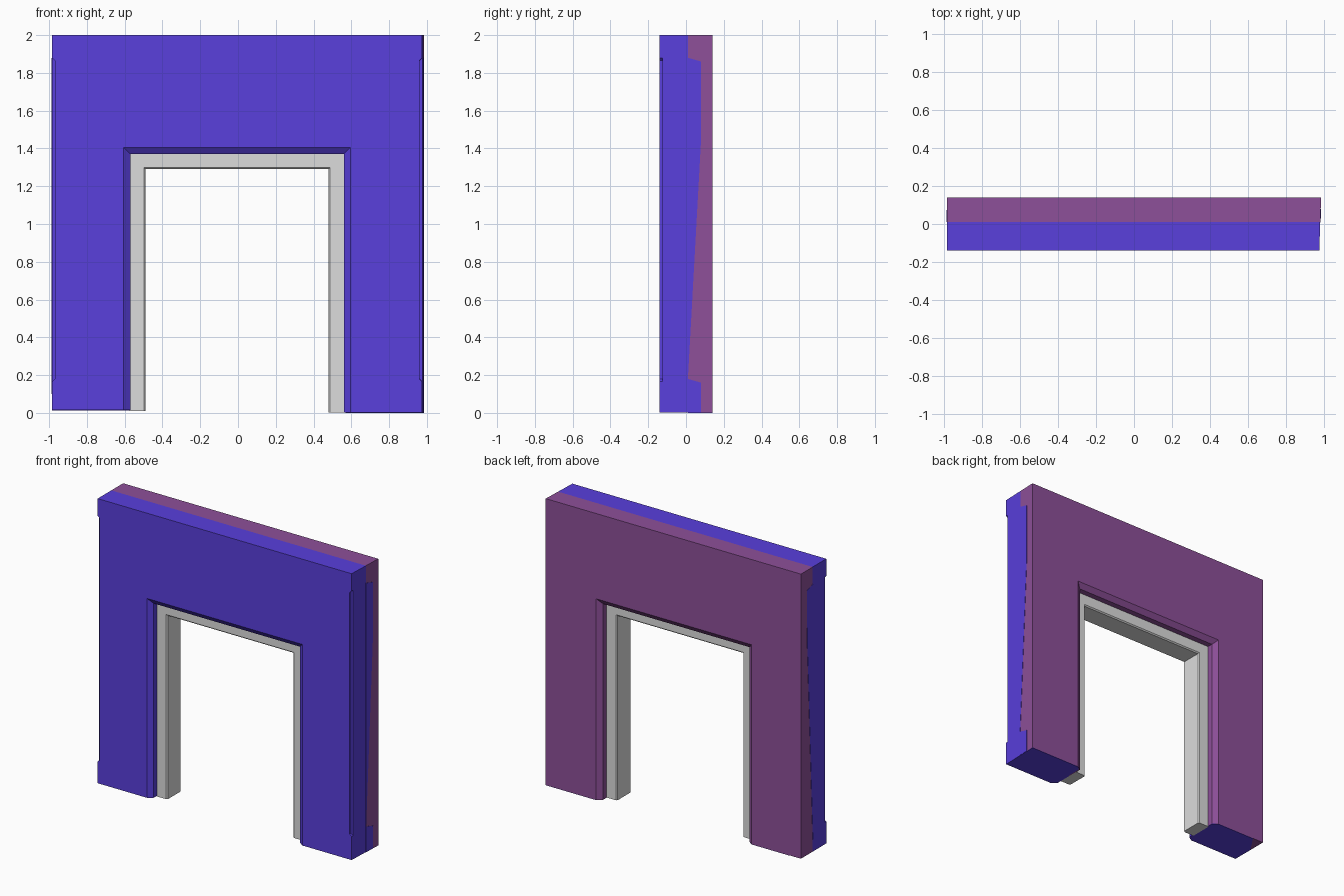
import bpy
import bmesh
from mathutils import Vector

cube = bpy.data.objects.get("Cube")
if cube:
    bpy.data.objects.remove(cube, do_unlink=True)


def material(name, rgb):
    mat = bpy.data.materials.new(name)
    mat.use_nodes = True
    mat.diffuse_color = (*rgb, 1)
    mat.node_tree.nodes["Principled BSDF"].inputs["Base Color"].default_value = (*rgb, 1)
    return mat


BLUE = material("violet blue paint", (0.10, 0.05, 0.72))
PURPLE = material("plum paint", (0.27, 0.08, 0.32))
GREY = material("light grey trim", (0.72, 0.72, 0.72))

LEFT, TOP, HALF = -0.985, 2.0, 0.14
SPLIT = 0.01                      # depth where the two wall colours meet
FOOT_NEG, FOOT_POS = 0.014, 0.002  # slightly uneven feet


def right_x(y):
    """The +x end leans out a little towards the back."""
    return 0.98 + 0.035 * y


def finish(bm, name, mat):
    bmesh.ops.remove_doubles(bm, verts=bm.verts, dist=1e-5)
    bmesh.ops.recalc_face_normals(bm, faces=bm.faces)
    mesh = bpy.data.meshes.new(name)
    bm.to_mesh(mesh)
    bm.free()
    mesh.materials.append(mat)
    obj = bpy.data.objects.new(name, mesh)
    bpy.context.collection.objects.link(obj)
    return obj


def loft(name, rings, mat):
    """Join equal rings of points and cap both ends."""
    bm = bmesh.new()
    loops = [[bm.verts.new(p) for p in ring] for ring in rings]
    for a, b in zip(loops, loops[1:]):
        for i in range(len(a)):
            j = (i + 1) % len(a)
            if (a[i].co - a[j].co).length + (b[i].co - b[j].co).length > 1e-5:
                bm.faces.new((a[i], a[j], b[j], b[i]))
    bm.faces.new(loops[0])
    bm.faces.new(loops[-1])
    return finish(bm, name, mat)


def plate(name, points, offset, mat):
    """Thin painted plate raised from its outline by offset."""
    offset = Vector(offset)
    return loft(name, [points, [Vector(p) + offset for p in points]], mat)


def arch(y, grow, notch=0.0):
    """Wall section: outer edge with optional corner rebate, and doorway."""
    r, low, high = right_x(y), 0.165, 1.88
    door_l, door_r, door_top = -0.57 - grow, 0.56 + grow, 1.37 + grow
    pts = [(LEFT, FOOT_NEG), (LEFT, low), (LEFT + notch, low + notch),
           (LEFT + notch, high - notch), (LEFT, high), (LEFT, TOP),
           (r, TOP), (r, high), (r - notch, high - notch),
           (r - notch, low + notch), (r, low), (r, FOOT_POS),
           (door_r, FOOT_POS), (door_r, door_top),
           (door_l, door_top), (door_l, FOOT_NEG)]
    return [(x, y, z) for x, z in pts]


# Front half of the wall with rebated corners and chamfered doorway
loft("wall_front", [arch(-HALF, 0.035, 0.015), arch(-0.125, 0.014, 0.015),
                    arch(-0.125, 0.014), arch(-0.115, 0), arch(SPLIT, 0)], BLUE)

# Back half of the wall
loft("wall_back", [arch(SPLIT, 0), arch(0.115, 0), arch(HALF, 0.035)], PURPLE)

# Blue paint wrapping around the ends
right_edge = [(0.08, 1.86), (0.08, 1.45), (SPLIT, 0.18),
              (0.08, 0.16), (0.08, FOOT_POS)]
outline = [(SPLIT, 1.88)] + right_edge + [(SPLIT - 0.002, FOOT_POS), (SPLIT - 0.002, 1.88)]
plate("right_end_paint", [(right_x(y), y, z) for y, z in outline], (0.002, 0, 0), BLUE)
outline = [(SPLIT, 1.88), (0.075, 1.86), (0.072, 1.5), (SPLIT, 0.1)]
plate("left_end_paint", [(LEFT, y, z) for y, z in outline], (-0.002, 0, 0), BLUE)

# Blue paint under the feet, leaving one plum corner
outline = [(0.57, SPLIT), (right_x(SPLIT), SPLIT), (right_x(HALF), HALF),
           (0.595, HALF), (0.57, 0.115)]
plate("right_foot_paint", [(x, y, FOOT_POS) for x, y in outline], (0, 0, -0.002), BLUE)
outline = [(-0.57, SPLIT), (LEFT, SPLIT), (-0.9, HALF), (-0.605, HALF), (-0.57, 0.115)]
plate("left_foot_paint", [(x, y, FOOT_NEG) for x, y in outline], (0, 0, -0.002), BLUE)


# Grey door frame with softened inner edges
def frame_ring(y, grow):
    l, r, top = -0.49 - grow, 0.48 + grow, 1.29 + grow
    pts = [(-0.575, 0.01), (-0.575, 1.375), (0.565, 1.375), (0.565, 0.003),
           (r, 0.003), (r, top), (l, top), (l, 0.01)]
    return [(x, y, z) for x, z in pts]


loft("door_frame", [frame_ring(-0.08, 0.008), frame_ring(-0.072, 0),
                    frame_ring(0.067, 0), frame_ring(0.075, 0.008)], GREY)
